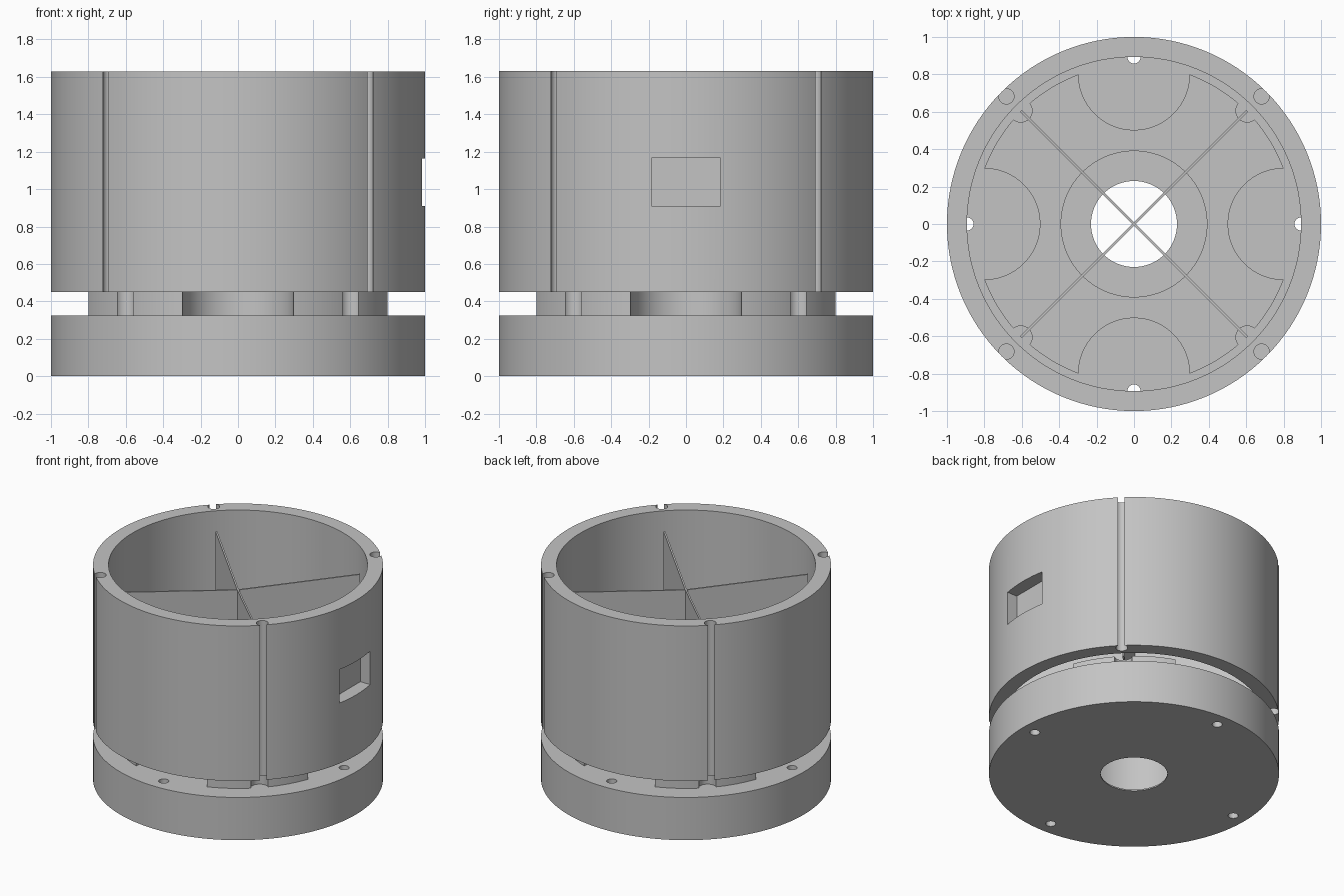
import bpy, bmesh
from math import sin, cos, pi, radians
from mathutils import Matrix

cube = bpy.data.objects.get("Cube")
if cube:
    bpy.data.objects.remove(cube, do_unlink=True)

grey = bpy.data.materials.new("plain grey")
grey.use_nodes = True
grey.diffuse_color = (0.55, 0.55, 0.55, 1)
grey.node_tree.nodes["Principled BSDF"].inputs["Base Color"].default_value = grey.diffuse_color


def add_object(name, bm):
    mesh = bpy.data.meshes.new(name)
    bmesh.ops.recalc_face_normals(bm, faces=bm.faces)
    bm.to_mesh(mesh)
    bm.free()
    mesh.materials.append(grey)
    obj = bpy.data.objects.new(name, mesh)
    bpy.context.collection.objects.link(obj)
    return obj


def cylinder(name, radius, low, high, x=0, y=0, sides=128):
    bm = bmesh.new()
    bmesh.ops.create_cone(bm, cap_ends=True, segments=sides, radius1=radius, radius2=radius,
                          depth=high - low, matrix=Matrix.Translation((x, y, (low + high) / 2)))
    return add_object(name, bm)


def box(name, low, high):
    bm = bmesh.new()
    bmesh.ops.create_cube(bm, size=1)
    for v in bm.verts:
        v.co = [a if c < 0 else b for c, a, b in zip(v.co, low, high)]
    return add_object(name, bm)


def ring_of(radius, size, low, high, start, sides=32):
    """Four equal round cutters spaced around the axis."""
    angles = [radians(start) + k * pi / 2 for k in range(4)]
    return [cylinder("cutter", size, low, high, radius * cos(a), radius * sin(a), sides)
            for a in angles]


def cut(obj, cutters):
    bpy.context.view_layer.objects.active = obj
    for tool in cutters:
        mod = obj.modifiers.new("cut", "BOOLEAN")
        mod.operation = "DIFFERENCE"
        mod.solver = "EXACT"
        mod.object = tool
        bpy.ops.object.modifier_apply(modifier=mod.name)
        bpy.data.objects.remove(tool, do_unlink=True)


def smooth(obj):
    bpy.ops.object.select_all(action="DESELECT")
    obj.select_set(True)
    bpy.context.view_layer.objects.active = obj
    bpy.ops.object.shade_smooth_by_angle(angle=radians(30))


# Base disc with a deep seat, a central hole and four screw holes
base = cylinder("base_disc", 1, 0, 0.325)
cut(base, [cylinder("cutter", 0.39, 0.01, 1, sides=96),
           cylinder("cutter", 0.23, -1, 1, sides=64)]
    + ring_of(0.893, 0.035, -1, 1, 0))

# Raised locating plate with large scallops and small corner notches
plate = cylinder("locating_plate", 0.853, 0.32, 0.45)
cut(plate, [cylinder("cutter", 0.39, 0, 1, sides=96)]
    + ring_of(0.8, 0.297, 0, 1, 0, 96)
    + ring_of(0.855, 0.06, 0, 1, 45))

# Tube wall with rod grooves and a rectangular pocket on its left side
tube = cylinder("tube_wall", 1, 0.45, 1.63)
cut(tube, [cylinder("cutter", 0.893, 0, 2)]
    + ring_of(0.965, 0.041, 0, 2, 45)
    + [box("cutter", (0.9, -0.185, 0.91), (1.2, 0.185, 1.165))])

# Crossed fins whose top edges dip towards the axis
for k, name in enumerate(("back_left_fin", "back_right_fin", "front_right_fin", "front_left_fin")):
    fin = box(name, (0, -0.006, 0.45), (0.855, 0.006, 1.49))
    for v in fin.data.vertices:
        if v.co.x < 0.1 and v.co.z > 1:
            v.co.z = 1.44
    fin.data.transform(Matrix.Rotation(radians(45 + 90 * k), 4, "Z"))

for part in (base, plate, tube):
    smooth(part)
